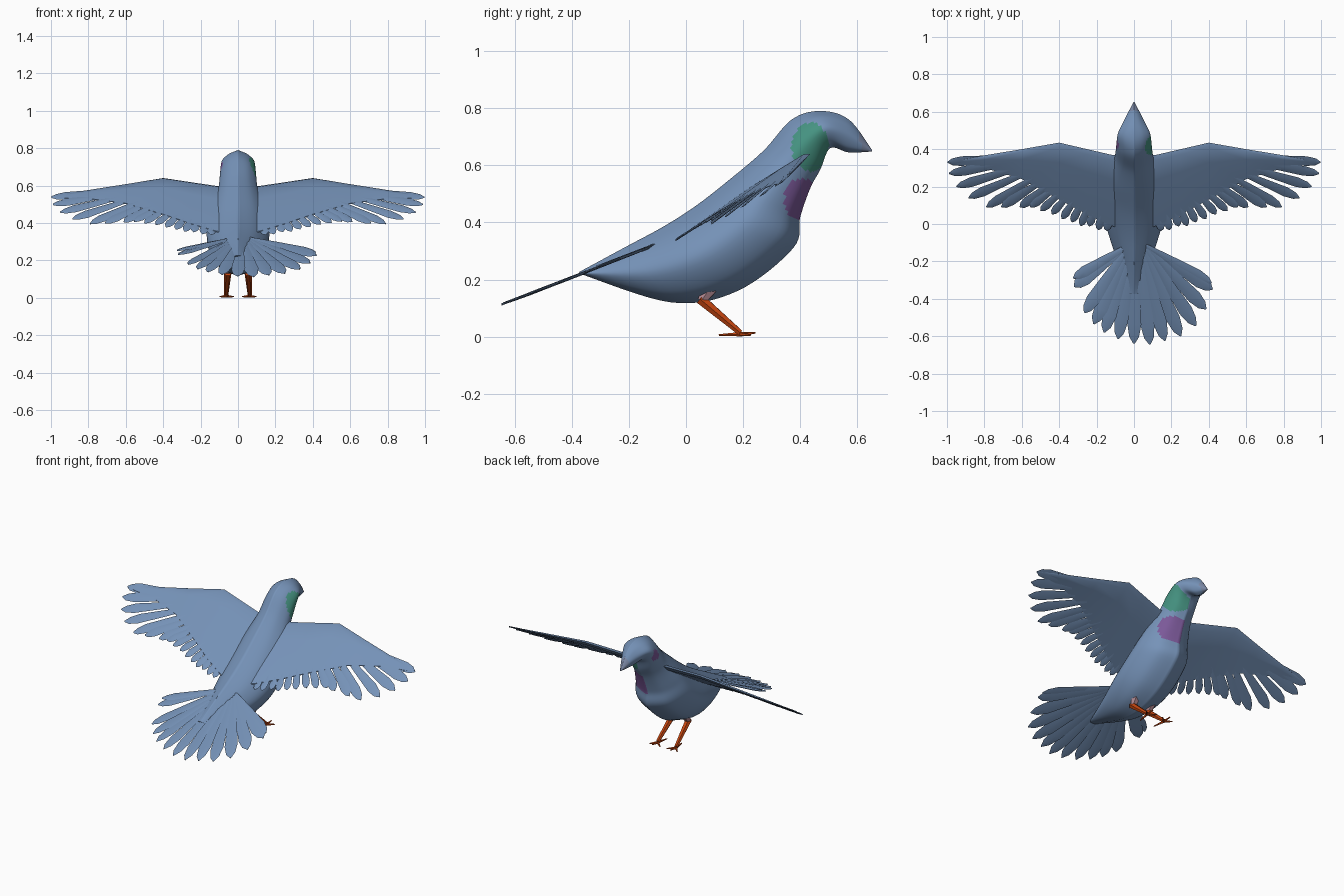
import bpy, bmesh, math
from mathutils import Vector

if "Cube" in bpy.data.objects:
    bpy.data.objects.remove(bpy.data.objects["Cube"])


def colour(name, rgb):
    m = bpy.data.materials.new(name)
    m.diffuse_color = (*rgb, 1)
    m.use_nodes = True
    m.node_tree.nodes["Principled BSDF"].inputs["Base Color"].default_value = m.diffuse_color
    return m


BLUE = colour("slate blue plumage", (0.18, 0.29, 0.48))
GREEN = colour("neck green", (0.06, 0.29, 0.22))
PURPLE = colour("breast purple", (0.20, 0.10, 0.32))
BEAK = colour("beak grey", (0.20, 0.25, 0.38))
ORANGE = colour("leg orange", (0.55, 0.06, 0.005))
PINK = colour("thigh pink", (0.50, 0.28, 0.32))


def finish(bm, name, mats, angle=50):
    bmesh.ops.recalc_face_normals(bm, faces=bm.faces)
    me = bpy.data.meshes.new(name)
    bm.to_mesh(me)
    bm.free()
    ob = bpy.data.objects.new(name, me)
    bpy.context.collection.objects.link(ob)
    for m in mats:
        me.materials.append(m)
    bpy.ops.object.select_all(action='DESELECT')
    ob.select_set(True)
    bpy.context.view_layer.objects.active = ob
    bpy.ops.object.shade_smooth_by_angle(angle=math.radians(angle))
    return ob


def loft(bm, rings):
    rows = [[bm.verts.new(p) for p in r] for r in rings]
    n = len(rows[0])
    for a, b in zip(rows, rows[1:]):
        for i in range(n):
            j = (i + 1) % n
            bm.faces.new((a[i], a[j], b[j], b[i]))
    bm.faces.new(rows[0])
    bm.faces.new(rows[-1])


def spline(pts, steps):
    """Smooth curve through tuples of any length."""
    out = []
    for i in range(len(pts) - 1):
        p0, p1 = pts[max(i - 1, 0)], pts[i]
        p2, p3 = pts[i + 1], pts[min(i + 2, len(pts) - 1)]
        for s in range(steps):
            t = s / steps
            out.append(tuple(
                b + 0.5 * t * (c - a + t * (2*a - 5*b + 4*c - d + t * (3*(b - c) + d - a)))
                for a, b, c, d in zip(p0, p1, p2, p3)))
    return out + [pts[-1]]


# Body: top y, top z, bottom y, bottom z, half width
STATIONS = [
    (0.652, 0.652, 0.65, 0.648, 0.003), (0.57, 0.76, 0.57, 0.645, 0.045),
    (0.47, 0.79, 0.505, 0.66, 0.085), (0.37, 0.76, 0.47, 0.585, 0.095),
    (0.27, 0.65, 0.435, 0.52, 0.105), (0.14, 0.54, 0.40, 0.42, 0.14),
    (0.03, 0.455, 0.375, 0.31, 0.165), (-0.08, 0.385, 0.18, 0.16, 0.16),
    (-0.21, 0.315, -0.05, 0.12, 0.11), (-0.375, 0.226, -0.37, 0.22, 0.02)]
SECTION = [(0, 0), (0.62, 0.18), (1, 0.48), (0.68, 0.84), (0, 1)]
half = spline(SECTION, 6)
outline = half + [(-w, d) for w, d in half[-2:0:-1]]
bm = bmesh.new()
loft(bm, [[(w * hw, ty + (by - ty) * d, tz + (bz - tz) * d) for w, d in outline]
          for ty, tz, by, bz, hw in spline(STATIONS, 8)])


def inside(c, y, z, ry, rz):
    return ((c.y - y) / ry) ** 2 + ((c.z - z) / rz) ** 2 < 1


# Iridescent patches on the neck and breast
for f in bm.faces:
    c = f.calc_center_median()
    if c.x > 0.0 and inside(c, 0.435, 0.665, 0.065, 0.085):
        f.material_index = 1
    elif c.x > -0.01 and inside(c, 0.405, 0.48, 0.06, 0.075):
        f.material_index = 2
    elif c.x < 0 and inside(c, 0.43, 0.69, 0.03, 0.035):
        f.material_index = 2
    elif c.y > 0.61:
        f.material_index = 3
finish(bm, "body", [BLUE, GREEN, PURPLE, BEAK], 60)


def feather(bm, base, tip, width, surface, lift=0.0, twist=0.1):
    """Thin ridged blade lying on the height function surface(x, y)."""
    b, t = Vector(base), Vector(tip)
    along = t - b
    side = Vector((-along.y, along.x)).normalized()
    rings = []
    for s, w in ((0, 0.35), (0.45, 0.75), (0.8, 1.0), (0.93, 0.7), (1, 0.1)):
        ring = []
        for k, h in ((-0.5, 0), (0, 0.005), (0.5, 0), (0, -0.003)):
            p = b + along * s + side * (k * w * width)
            ring.append((p.x, p.y, surface(p.x, p.y) + h + lift + twist * k * w * width))
        rings.append(ring)
    loft(bm, rings)


def wing_z(x, y):
    return 0.637 + 0.64 * (y - 0.43) - 0.06 * max(0, abs(x) - 0.4)


# Wing panels: x, leading y, trailing y, thickness
PANEL = [(0.02, 0.36, -0.04, 0.035), (0.12, 0.37, -0.01, 0.035), (0.25, 0.40, 0.05, 0.032),
         (0.40, 0.435, 0.13, 0.03), (0.60, 0.40, 0.24, 0.022), (0.80, 0.367, 0.30, 0.015),
         (0.99, 0.335, 0.325, 0.006)]
TIPS = [(0.998, 0.33), (0.99, 0.27), (0.95, 0.20), (0.885, 0.14), (0.79, 0.09), (0.71, 0.09),
        (0.61, 0.09), (0.555, 0.09), (0.50, 0.07), (0.44, 0.053), (0.385, 0.027),
        (0.333, 0.01), (0.285, -0.01), (0.24, -0.012), (0.19, -0.032), (0.145, -0.037)]
for sx, label in ((1, "right"), (-1, "left")):
    bm = bmesh.new()
    loft(bm, [[(sx * x, a + (b - a) * d, wing_z(x, a + (b - a) * d) + th * h)
               for d, h in ((0, 0), (0.08, 0.45), (0.35, 0.5), (1, 0.08),
                            (1, -0.08), (0.35, -0.3), (0.08, -0.4))]
              for x, a, b, th in PANEL])
    finish(bm, label + "_wing", [BLUE])
    bm = bmesh.new()
    for i, (x, y) in enumerate(TIPS):
        if i < 7:
            base = (0.62 - 0.035 * i, 0.36 - 0.02 * i)
        else:
            t = (i - 6) / 9
            base = (0.41 - 0.28 * t, 0.24 - 0.14 * t)
        feather(bm, (sx * base[0], base[1]), (sx * x, y), 0.052 if i < 7 else 0.044,
                wing_z, -0.001 * (i % 2), sx * 0.12)
    finish(bm, label + "_flight_feathers", [BLUE])


# Fanned tail
def tail_z(x, y):
    return 0.322 + 0.385 * (y + 0.1)


TAIL = [(-0.32, -0.335), (-0.265, -0.475), (-0.215, -0.535), (-0.16, -0.58), (-0.085, -0.615),
        (0, -0.64), (0.085, -0.645), (0.165, -0.625), (0.25, -0.60), (0.33, -0.545),
        (0.385, -0.455), (0.42, -0.35)]
bm = bmesh.new()
for i, (x, y) in enumerate(TAIL):
    feather(bm, (-0.05 + 0.012 * i, -0.13), (x, y), 0.074, tail_z, 0.001 * (i % 2), 0.15)
feather(bm, (-0.02, -0.11), (-0.325, -0.29), 0.06, tail_z, 0.004)
feather(bm, (0.05, -0.11), (0.415, -0.315), 0.06, tail_z, 0.004)
finish(bm, "tail_feathers", [BLUE])


def limb(bm, a, b, ra, rb, sides=6):
    """Tapered rod between two points."""
    a, b = Vector(a), Vector(b)
    q = (b - a).to_track_quat('Z', 'Y')
    ang = [2 * math.pi * i / sides for i in range(sides)]
    loft(bm, [[p + q @ Vector((r * math.cos(t), r * math.sin(t), 0)) for t in ang]
              for p, r in ((a, ra), (b, rb))])


# Legs and feet
for sx, label in ((1, "right"), (-1, "left")):
    knee, ankle = (sx * 0.055, 0.055, 0.125), (sx * 0.063, 0.19, 0.014)
    bm = bmesh.new()
    limb(bm, (sx * 0.06, 0.125, 0.23), knee, 0.04, 0.017)
    finish(bm, label + "_thigh", [PINK])
    bm = bmesh.new()
    limb(bm, (sx * 0.055, 0.05, 0.132), ankle, 0.02, 0.011)
    for dx, y, z in ((-0.04, 0.225, 0.006), (0, 0.243, 0.014), (0.034, 0.225, 0.006),
                     (-0.012, 0.115, 0.006)):
        limb(bm, (ankle[0], 0.19, 0.009), (ankle[0] + sx * dx, y, z), 0.008, 0.003, 5)
    finish(bm, label + "_shank_and_foot", [ORANGE])
